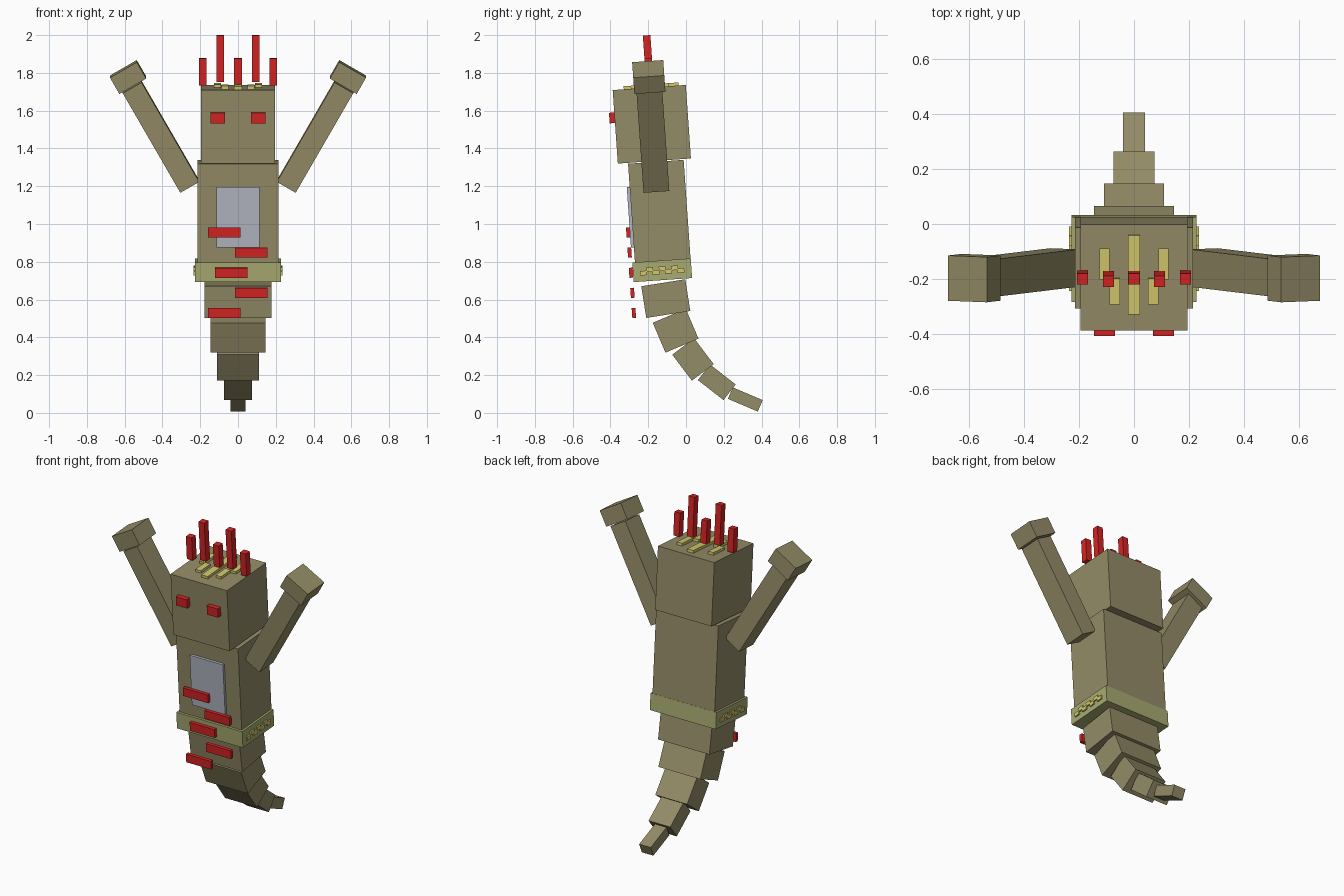
import bpy
from math import radians
from mathutils import Matrix, Vector


def material(name, rgb):
    m = bpy.data.materials.new(name)
    lin = [((c / 255 + 0.055) / 1.055) ** 2.4 for c in rgb]
    m.diffuse_color = (*lin, 1)
    return m


KHAKI = material("khaki", (148, 140, 103))
OLIVE = material("olive", (168, 171, 113))
YELLOW = material("yellow", (210, 200, 108))
RED = material("red", (214, 36, 36))
GREY = material("grey", (180, 182, 194))

LEAN = 4  # forward lean of the upper body, degrees


def box(name, centre, size, mat, lean=LEAN, roll=0):
    """Flat-shaded box, rolled sideways about y and then leaned about x."""
    bpy.ops.mesh.primitive_cube_add(size=1)
    ob = bpy.context.object
    ob.name = name
    ob.data.materials.append(mat)
    rot = Matrix.Rotation(radians(lean), 4, 'X') @ Matrix.Rotation(radians(roll), 4, 'Y')
    ob.matrix_world = Matrix.Translation(Vector(centre)) @ rot @ Matrix.Diagonal((*size, 1))
    return ob


# Head, torso and belt
box("head", (0, -0.181, 1.528), (0.39, 0.388, 0.39), KHAKI)
box("torso", (0, -0.138, 1.02), (0.43, 0.295, 0.62), KHAKI)
box("belt", (0, -0.126, 0.755), (0.456, 0.31, 0.104), OLIVE)

# Tail: y, z, width, depth, length, lean
tail = [(-0.107, 0.605, 0.355, 0.236, 0.17, 9),
        (-0.055, 0.435, 0.29, 0.19, 0.172, 23),
        (0.037, 0.283, 0.22, 0.145, 0.172, 37),
        (0.163, 0.162, 0.15, 0.105, 0.172, 52),
        (0.314, 0.071, 0.08, 0.066, 0.172, 67)]
for i, (y, z, w, d, h, a) in enumerate(tail):
    box(f"tail_segment_{i + 1}", (0, y, z), (w, d, h), KHAKI, a)

for s, side in ((1, "right"), (-1, "left")):
    # Raised arms with blocky hands
    box(f"arm_{side}", (s * 0.408, -0.177, 1.462), (0.115, 0.137, 0.61), KHAKI, roll=s * 30)
    box(f"hand_{side}", (s * 0.582, -0.197, 1.778), (0.164, 0.165, 0.1), KHAKI, roll=s * 30)
    # Eyes
    box(f"eye_{side}", (s * 0.107, -0.386, 1.562), (0.076, 0.04, 0.056), RED)
    # Wavy trim on the belt ends
    for i in range(7):
        t = -0.099 + i * 0.033
        z = 0.755 + t * 0.07 + (0.008 if i % 2 else -0.008)
        box(f"belt_trim_{side}_{i + 1}", (s * 0.229, -0.126 + t, z), (0.014, 0.036, 0.024), YELLOW)

# Crown spikes, alternating short and tall
for i in range(5):
    x = -0.187 + i * 0.0935
    if i % 2:
        box(f"tall_spike_{i}", (x, -0.2, 1.876), (0.04, 0.04, 0.246), RED)
    else:
        box(f"short_spike_{i}", (x, -0.195, 1.806), (0.04, 0.04, 0.145), RED)

# Yellow strips on top of the head: x, y centre, length
for i, (x, y, d) in enumerate([(0, -0.185, 0.29), (-0.108, -0.145, 0.112), (0.108, -0.145, 0.112),
                               (-0.07, -0.245, 0.095), (0.07, -0.245, 0.095)]):
    z = 1.728 + (y + 0.19) * 0.07
    box(f"head_strip_{i + 1}", (x, y, z), (0.044 if x == 0 else 0.037, d, 0.022), YELLOW)

# Chest panel and staggered ribs
box("chest_panel", (0, -0.29, 1.036), (0.23, 0.025, 0.32), GREY)
for i, x in enumerate((-0.073, 0.07, -0.037, 0.07, -0.073)):
    box(f"rib_{i + 1}", (x, -0.306 + i * 0.0075, 0.955 - i * 0.1065), (0.172, 0.02, 0.053), RED)
